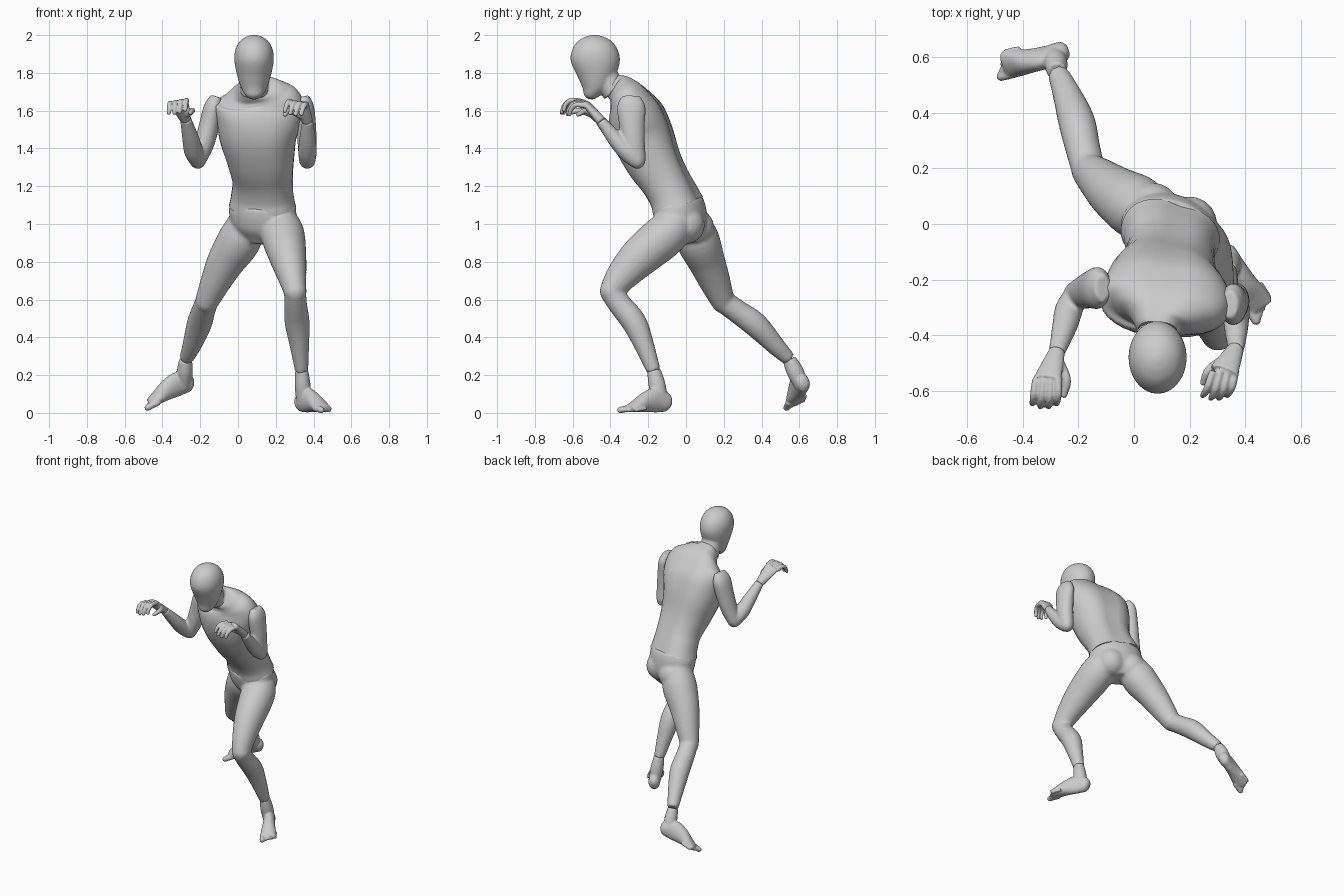
import bpy, bmesh, math
from mathutils import Vector, Matrix

N = 32


def spline(rows, steps):
    """Catmull-Rom through rows of numbers."""
    rows = [Vector(r) for r in rows]
    pts = [rows[0] * 2 - rows[1]] + rows + [rows[-1] * 2 - rows[-2]]
    out = []
    for i in range(1, len(pts) - 2):
        p0, p1, p2, p3 = pts[i - 1:i + 3]
        for k in range(steps):
            t = k / steps
            out.append(0.5 * (2 * p1 + (p2 - p0) * t + (2 * p0 - 5 * p1 + 4 * p2 - p3) * t * t
                              + (3 * p1 - p0 - 3 * p2 + p3) * t ** 3))
    return out + [rows[-1]]


def tube(bm, rows, side=(1, 0, 0), mat=None, power=1.0, groove=0.0, steps=5, flat=False):
    """Loft of ellipses; row = x, y, z, half width, half depth, yaw degrees."""
    rows = [tuple(r) + ((r[3],) if len(r) == 4 else ()) for r in rows]
    rows = [r + ((0,) if len(r) == 5 else ()) for r in rows]
    path = spline(rows, steps)
    rings = []
    for i, p in enumerate(path):
        t = (path[min(i + 1, len(path) - 1)] - path[max(i - 1, 0)])
        t = Vector((0, 0, 1)) if flat else Vector(t[:3]).normalized()
        s = Matrix.Rotation(math.radians(p[5]), 3, 'Z') @ Vector(side)
        s = (s - t * s.dot(t)).normalized()
        d = t.cross(s)
        ring = []
        for k in range(N):
            a = 2 * math.pi * k / N
            c, q = math.cos(a), math.sin(a)
            u = math.copysign(abs(c) ** power, c) * p[3]
            g = groove * (1.0 if q > 0 else 0.4)
            v = math.copysign(abs(q) ** power, q) * p[4] * (1 - g * math.exp(-(c / 0.25) ** 2))
            co = Vector(p[:3]) + s * u + d * v
            ring.append(bm.verts.new(mat @ co if mat else co))
        rings.append(ring)
    for r0, r1 in zip(rings, rings[1:]):
        for k in range(N):
            bm.faces.new((r0[k], r0[(k + 1) % N], r1[(k + 1) % N], r1[k]))
    bm.faces.new(rings[0][::-1])
    bm.faces.new(rings[-1])


def ball(bm, c, r, mat=None):
    r = r if isinstance(r, tuple) else (r, r, r)
    m = Matrix.Translation(c) @ Matrix.Diagonal((*r, 1))
    bmesh.ops.create_uvsphere(bm, u_segments=20, v_segments=12, radius=1,
                              matrix=mat @ m if mat else m)


def finish(name, bm, voxel=None, smooth=4):
    bmesh.ops.recalc_face_normals(bm, faces=bm.faces)
    me = bpy.data.meshes.new(name)
    bm.to_mesh(me)
    bm.free()
    for f in me.polygons:
        f.use_smooth = len(f.vertices) < 5
    ob = bpy.data.objects.new(name, me)
    bpy.context.collection.objects.link(ob)
    if voxel:
        m = ob.modifiers.new("Remesh", 'REMESH')
        m.mode, m.voxel_size, m.use_smooth_shade = 'VOXEL', voxel, True
        m = ob.modifiers.new("Smooth", 'SMOOTH')
        m.factor, m.iterations = 0.5, smooth
    return ob


# Head with neck
bm = bmesh.new()
tube(bm, [(.085, -.50, 1.66, .02, .015), (.085, -.497, 1.68, .045, .042), (.085, -.478, 1.72, .068, .07),
          (.085, -.474, 1.78, .088, .1), (.085, -.48, 1.86, .104, .13), (.085, -.482, 1.92, .1, .122),
          (.085, -.483, 1.965, .078, .092), (.085, -.484, 1.99, .045, .052), (.085, -.485, 2.001, .012, .014)],
     flat=True)
tube(bm, [(.085, -.375, 1.70, .078, .07), (.085, -.405, 1.745, .07, .066), (.085, -.45, 1.83, .068, .07)])
finish("head", bm, .008)

# Torso, twisting from hips to shoulders
bm = bmesh.new()
tube(bm, [(.13, -.04, 1.09, .18, .132, -20), (.13, -.065, 1.15, .167, .125, -19), (.13, -.11, 1.23, .16, .128, -16),
          (.12, -.175, 1.34, .178, .148, -12), (.107, -.23, 1.47, .208, .165, -8), (.112, -.265, 1.58, .232, .152, -6),
          (.11, -.295, 1.655, .228, .115, -5), (.1, -.325, 1.695, .165, .092, -3),
          (.088, -.36, 1.72, .095, .078, 0), (.085, -.385, 1.735, .07, .068, 0)], power=.88, groove=.1)
finish("torso", bm)

# Pelvis and both legs as one skin
bm = bmesh.new()
tube(bm, [(.13, -.045, 1.11, .178, .132, -20), (.13, -.03, 1.05, .183, .135, -20),
          (.125, -.01, .97, .16, .12, -20), (.12, 0, .90, .08, .07, -20)])
ball(bm, (.2, 0, .995), (.1, .1, .1))
ball(bm, (.065, .05, .98), (.1, .1, .1))
thigh_shin = [
    ([(.21, -.03, 1.04, .09), (.235, -.10, .95, .115), (.262, -.235, .835, .1, .108),
      (.285, -.335, .73, .078, .086), (.302, -.395, .645, .06, .065)],
     [(.302, -.4, .65, .058, .062), (.305, -.35, .575, .06, .062), (.313, -.275, .48, .066, .066),
      (.325, -.222, .36, .052, .053), (.337, -.17, .22, .035, .037)]),
    ([(.05, .02, 1.03, .09), (.01, .06, .92, .115), (-.065, .11, .80, .1, .098),
      (-.12, .155, .69, .08, .082), (-.165, .195, .59, .063, .063)],
     [(-.163, .19, .595, .06, .06), (-.185, .275, .535, .063, .062), (-.207, .37, .465, .066, .066),
      (-.245, .475, .355, .05, .05), (-.275, .545, .285, .037, .037)])]
for thigh, shin in thigh_shin:
    tube(bm, thigh)
    tube(bm, shin)
    ball(bm, thigh[-1][:3], .062)
finish("hips_and_legs", bm, .01)


# Feet, built heel to toe along local x then placed
def foot(name, s, origin, forward, up, ankle):
    f = Vector(forward).normalized()
    l = Vector(up).cross(f).normalized()
    u = f.cross(l)
    m = Matrix((f, l, u)).transposed().to_4x4()
    m.translation = origin
    bm = bmesh.new()
    tube(bm, [(.004, 0, .045, .018, .022), (.025, 0, .052, .036, .048), (.085, 0, .068, .038, .066),
              (.15, 0, .058, .042, .056), (.21, 0, .038, .05, .036), (.262, 0, .021, .05, .019)],
         side=(0, 1, 0), mat=m)
    base = m @ Vector((.06, 0, .045))
    a = Vector(ankle)
    mid = base.lerp(a, .55)
    tube(bm, [(*base, .038), (*mid, .042, .045), (*a, .034, .036)])
    for k in range(5):
        r = .0175 if k == 0 else .0135 - k * .0006
        y = s * (-.037 + k * .0205)
        tip = .292 - k * .0125
        tube(bm, [(.225 - k * .01, y, .024, r), (tip - .02, y, .019, r), (tip, y, .015, r)],
             side=(0, 1, 0), mat=m)
        ball(bm, (tip, y, .0155), r, m)
    finish(name, bm, .006, 3)


foot("front_foot", 1, (.317, -.08, 0), (.53, -.85, 0), (0, 0, 1), (.337, -.17, .225))
foot("rear_foot", -1, (-.222, .645, .12), (-.9, -.25, -.33), (-.2, -.32, .9), (-.277, .547, .283))

# Arms: upper arm plus forearm
arms = [
    ("arm_a", [(-.112, -.23, 1.675, .03, .05), (-.13, -.23, 1.62, .05, .075), (-.153, -.235, 1.52, .054, .069),
               (-.18, -.245, 1.42, .052, .06), (-.213, -.255, 1.335, .043, .047)],
     [(-.213, -.26, 1.335, .043, .043), (-.235, -.31, 1.385, .05, .048), (-.25, -.37, 1.45, .045, .043),
      (-.277, -.46, 1.555, .03, .027)]),
    ("arm_b", [(.345, -.29, 1.675, .03, .05), (.356, -.29, 1.62, .046, .075), (.363, -.285, 1.52, .05, .067),
               (.366, -.275, 1.42, .05, .058), (.367, -.258, 1.335, .044, .047)],
     [(.367, -.262, 1.335, .043, .043), (.368, -.31, 1.38, .049, .048), (.368, -.37, 1.445, .044, .043),
      (.368, -.45, 1.545, .03, .027)])]
for name, upper, fore in arms:
    bm = bmesh.new()
    tube(bm, upper)
    tube(bm, fore)
    ball(bm, upper[-1][:3], .043)
    finish(name, bm, .008)


# Hands: palm, four curled fingers and a thumb
def hand(name, s, wrist, knuckle, drift, thumb):
    w, kn = Vector(wrist), Vector(knuckle)
    lat = Vector((.97, 0, s * -.2)).normalized()
    bm = bmesh.new()
    tube(bm, [(*w, .029, .026), (*w.lerp(kn, .45), .04, .024), (*kn, .052, .019)], side=lat)
    for k in range(4):
        o = (k - 1.5) * .027
        mid = 1 - .1 * abs(k - 1.5)
        b = kn + lat * o - Vector((0, 0, .003))
        p = b + Vector((drift * .4 + o * .1, -.062 * mid, .004))
        q = p + Vector((drift * .35, -.03 * mid, -.028 * mid))
        t = q + Vector((drift * .2, -.01 * mid, -.03 * mid))
        tube(bm, [(*b, .0145), (*p, .0135), (*q, .012), (*t, .0105)], side=lat, steps=4)
        ball(bm, t, .011)
    tube(bm, [(*p, r) for p, r in zip(thumb, (.02, .016, .0125))])
    ball(bm, thumb[-1], .0125)
    finish(name, bm, .005, 2)


hand("hand_a", -1, (-.277, -.458, 1.553), (-.313, -.56, 1.645), -.01,
     [(-.275, -.49, 1.578), (-.243, -.56, 1.60), (-.252, -.615, 1.59)])
hand("hand_b", 1, (.368, -.447, 1.542), (.325, -.53, 1.638), -.035,
     [(.345, -.475, 1.57), (.272, -.525, 1.60), (.25, -.57, 1.58)])
